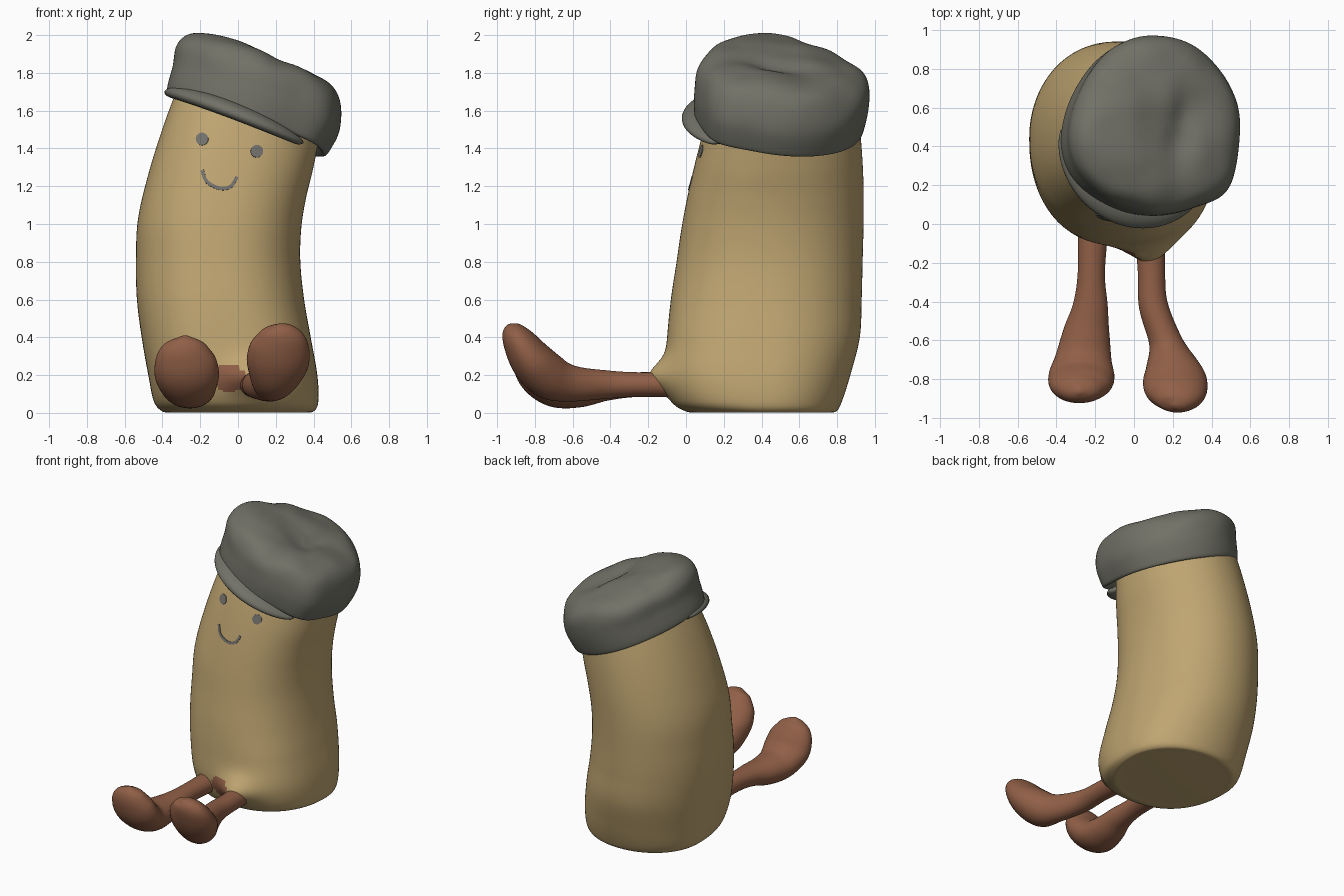
import bpy, bmesh, math
from mathutils import Vector, noise
from mathutils.bvhtree import BVHTree

if "Cube" in bpy.data.objects:
    bpy.data.objects.remove(bpy.data.objects["Cube"])


def material(name, rgb):
    m = bpy.data.materials.new(name)
    m.diffuse_color = (*rgb, 1)
    m.use_nodes = True
    m.node_tree.nodes["Principled BSDF"].inputs["Base Color"].default_value = m.diffuse_color
    return m


TAN = material("tan plush", (0.52, 0.375, 0.165))
BROWN = material("brown plush", (0.28, 0.115, 0.062))
GREY = material("grey felt", (0.165, 0.165, 0.135))
STITCH = material("stitch grey", (0.17, 0.165, 0.15))


def smooth_keys(keys, steps):
    """Catmull-Rom interpolation through rows of numbers."""
    out = []
    for i in range(len(keys) - 1):
        p0, p1, p2 = keys[max(i - 1, 0)], keys[i], keys[i + 1]
        p3 = keys[min(i + 2, len(keys) - 1)]
        for s in range(steps):
            t = s / steps
            out.append([0.5 * (2 * b + (c - a) * t + (2 * a - 5 * b + 4 * c - d) * t * t
                               + (3 * b - a - 3 * c + d) * t ** 3)
                        for a, b, c, d in zip(p0, p1, p2, p3)])
    out.append(list(keys[-1]))
    return out


def finish(bm, name, mats, smooth=True):
    me = bpy.data.meshes.new(name)
    bm.to_mesh(me)
    ob = bpy.data.objects.new(name, me)
    bpy.context.collection.objects.link(ob)
    for m in mats:
        me.materials.append(m)
    for p in me.polygons:
        p.use_smooth = smooth
    return ob


def loft(rings):
    """Closed skin through rings of points, capped at both ends."""
    bm = bmesh.new()
    vs = [[bm.verts.new(p) for p in r] for r in rings]
    n = len(vs[0])
    for a, b in zip(vs, vs[1:]):
        for i in range(n):
            j = (i + 1) % n
            bm.faces.new((a[i], a[j], b[j], b[i]))
    bm.faces.new(vs[0][::-1])
    bm.faces.new(vs[-1])
    bmesh.ops.recalc_face_normals(bm, faces=bm.faces)
    return bm


def circle(n):
    return [(math.cos(2 * math.pi * i / n), math.sin(2 * math.pi * i / n)) for i in range(n)]


# Body: z, x min, x max, y front, y back, tilt of the ring, squareness of the front
body_keys = [
    (0.003, -0.35, 0.35, 0.06, 0.75, 0, 2.1), (0.008, -0.40, 0.40, 0.0, 0.795, 0, 2.2),
    (0.06, -0.445, 0.425, -0.07, 0.825, 0, 2.5), (0.2, -0.475, 0.42, -0.11, 0.87, 0, 2.7),
    (0.4, -0.51, 0.385, -0.10, 0.92, 0, 2.6), (0.6, -0.535, 0.35, -0.08, 0.93, 0, 2.4),
    (0.8, -0.54, 0.33, -0.05, 0.935, 0, 2.3), (1.0, -0.53, 0.335, -0.02, 0.94, 0.05, 2.3),
    (1.2, -0.475, 0.36, 0.02, 0.94, 0.15, 2.3), (1.4, -0.395, 0.395, 0.07, 0.93, 0.3, 2.3),
    (1.6, -0.31, 0.43, 0.13, 0.91, 0.4, 2.2)]
rings = []
for z, x0, x1, y0, y1, tilt, square in smooth_keys(body_keys, 14):
    cx, rx, cy = (x0 + x1) / 2, (x1 - x0) / 2, 0.44
    ring = []
    for c, s in circle(160):
        e = 2 / 2.07 if s > 0 else 2 / square        # round back, flatter front
        x = cx + rx * math.copysign(abs(c) ** e, c)
        y = cy + (y1 - cy if s > 0 else cy - y0) * math.copysign(abs(s) ** e, s)
        if s < 0:                                    # bulge around the hip
            y -= 0.09 * math.exp(-((x - 0.08) / 0.13) ** 2 - ((z - 0.19) / 0.09) ** 2)
        ring.append(Vector((x, y, z - tilt * (x - cx))))
    rings.append(ring)
bm = loft(rings)
for f in bm.faces:                                   # brown patch between the legs
    c = f.calc_center_median()
    if c.y < 0.1 and ((c.x + 0.05) / 0.085) ** 2 + ((c.z - 0.185) / 0.075) ** 2 < 1:
        f.material_index = 1
surface = BVHTree.FromBMesh(bm)
finish(bm, "body", [TAN, BROWN])


# Face details: thin plates laid on the body's front
def plate(name, rows):
    b = bmesh.new()
    vs = []
    for row in rows:
        line = []
        for x, z in row:
            hit = surface.ray_cast(Vector((x, -2, z)), Vector((0, 1, 0)))[0]
            line.append(b.verts.new(hit + Vector((0, -0.002, 0))))
        vs.append(line)
    for r, q in zip(vs, vs[1:]):
        for i in range(len(r) - 1):
            b.faces.new((r[i], r[i + 1], q[i + 1], q[i]))
    bmesh.ops.remove_doubles(b, verts=b.verts, dist=1e-4)
    for f in b.faces:
        f.normal_update()
        if f.normal.y > 0:
            f.normal_flip()
    ob = finish(b, name, [STITCH], False)
    mod = ob.modifiers.new("thickness", "SOLIDIFY")
    mod.thickness, mod.offset = 0.005, 0


ring24 = circle(24) + [(1, 0)]
for side, ex, ez in (("left", -0.19, 1.45), ("right", 0.10, 1.385)):
    plate(side + "_eye", [[(ex + r * c, ez + r * s) for c, s in ring24]
                          for r in (0.033, 0.016, 0.000001)])

arc = smooth_keys([(-0.19, 1.285), (-0.165, 1.225), (-0.10, 1.19), (-0.04, 1.198), (-0.005, 1.25)], 6)
edges = [[], []]
for i, (x, z) in enumerate(arc):
    a, b = arc[max(i - 1, 0)], arc[min(i + 1, len(arc) - 1)]
    d = Vector((b[0] - a[0], b[1] - a[1])).normalized() * 0.009
    edges[0].append((x - d.y, z + d.x))
    edges[1].append((x + d.y, z - d.x))
plate("mouth", edges)


# Legs with feet: x, y, z, half width, half thickness from hip to toe
def leg(name, keys):
    path = smooth_keys(keys, 7)
    rings = []
    for i, (x, y, z, w, th) in enumerate(path):
        a, b = path[max(i - 1, 0)], path[min(i + 1, len(path) - 1)]
        t = (Vector(b[:3]) - Vector(a[:3])).normalized()
        n = t.cross(Vector((1, 0, 0))).normalized()
        s = n.cross(t)
        rings.append([Vector((x, y, z)) + s * w * c + n * th * q for c, q in circle(40)])
    finish(loft(rings), name, [BROWN])


leg("right_leg", [
    (0.08, 0, 0.15, 0.08, 0.07), (0.09, -0.25, 0.15, 0.07, 0.065),
    (0.10, -0.42, 0.15, 0.075, 0.075), (0.16, -0.6, 0.155, 0.085, 0.095),
    (0.19, -0.72, 0.19, 0.13, 0.12), (0.21, -0.81, 0.27, 0.165, 0.115),
    (0.22, -0.88, 0.37, 0.15, 0.09), (0.215, -0.925, 0.44, 0.09, 0.055),
    (0.21, -0.94, 0.467, 0.01, 0.01)])
leg("left_leg", [
    (-0.21, 0, 0.15, 0.08, 0.07), (-0.22, -0.25, 0.15, 0.07, 0.065),
    (-0.225, -0.42, 0.14, 0.09, 0.075), (-0.245, -0.56, 0.125, 0.12, 0.095),
    (-0.26, -0.69, 0.135, 0.145, 0.105), (-0.27, -0.785, 0.20, 0.17, 0.105),
    (-0.28, -0.835, 0.295, 0.155, 0.09), (-0.28, -0.86, 0.37, 0.10, 0.06),
    (-0.28, -0.865, 0.41, 0.01, 0.01)])

# Cap frame, tilted down to the right and back
UP = Vector((0.39, 0.13, 1)).normalized()
RIGHT = Vector((1, 0, -0.39)).normalized()
BACK = UP.cross(RIGHT)
ORIGIN = Vector((0.06, 0.49, 1.54))


def cap_point(u, v, h):
    return ORIGIN + RIGHT * u + BACK * v + UP * h


def corner(angle, at, width):
    d = (angle - math.radians(at) + math.pi) % (2 * math.pi) - math.pi
    return math.exp(-(d / math.radians(width)) ** 2)


# Cap crown: height, radius, sideways shift
crown_keys = [
    (0.03, 0.36, 0), (-0.01, 0.41, 0), (-0.018, 0.438, 0), (0.015, 0.452, 0), (0.12, 0.463, 0),
    (0.22, 0.458, -0.02), (0.29, 0.42, -0.03), (0.335, 0.34, -0.03), (0.352, 0.22, -0.03),
    (0.355, 0.10, -0.02), (0.355, 0.005, -0.02)]
rings = []
for h, r, off in smooth_keys(crown_keys, 6):
    ring = []
    for c, s in circle(112):
        ang = math.atan2(s, c)
        u, v = off + r * c, r * s
        k = min(max((h - 0.1) / 0.2, 0), 1)          # folds only in the upper cloth
        fold = 0.04 * math.exp(-((u - 0.07 - 0.12 * v) / 0.08) ** 2 - ((v + 0.05) / 0.22) ** 2)
        wave = 0.02 * noise.noise(Vector((u * 5, v * 5, h * 5)))
        push = 1 + 0.03 * k * noise.noise(Vector((c * 2.5, s * 2.5, h * 6 + 3)))
        push += 0.09 * corner(ang, 205, 28) + 0.10 * corner(ang, -42, 16)
        push -= 0.04 * corner(ang, 145, 28)
        ring.append(cap_point(u * push, v * push, h - k * (fold + wave)))
    rings.append(ring)
finish(loft(rings), "cap_crown", [GREY])

# Cap visor: tapered crescent along the front of the band
rings = []
N = 48
for i in range(N + 1):
    t = i / N
    a = math.radians(178 + 135 * t)
    w = max(math.sin(math.pi * t), 0) ** 0.5
    mid = 0.42 + 0.02 * w
    rings.append([cap_point((mid + (0.03 + 0.045 * w) * c) * math.cos(a),
                            (mid + (0.03 + 0.045 * w) * c) * math.sin(a),
                            (0.012 + 0.033 * w) * s - 0.008 - 0.03 * t - 0.02 * w * c)
                  for c, s in circle(20)])
finish(loft(rings), "cap_visor", [GREY])
